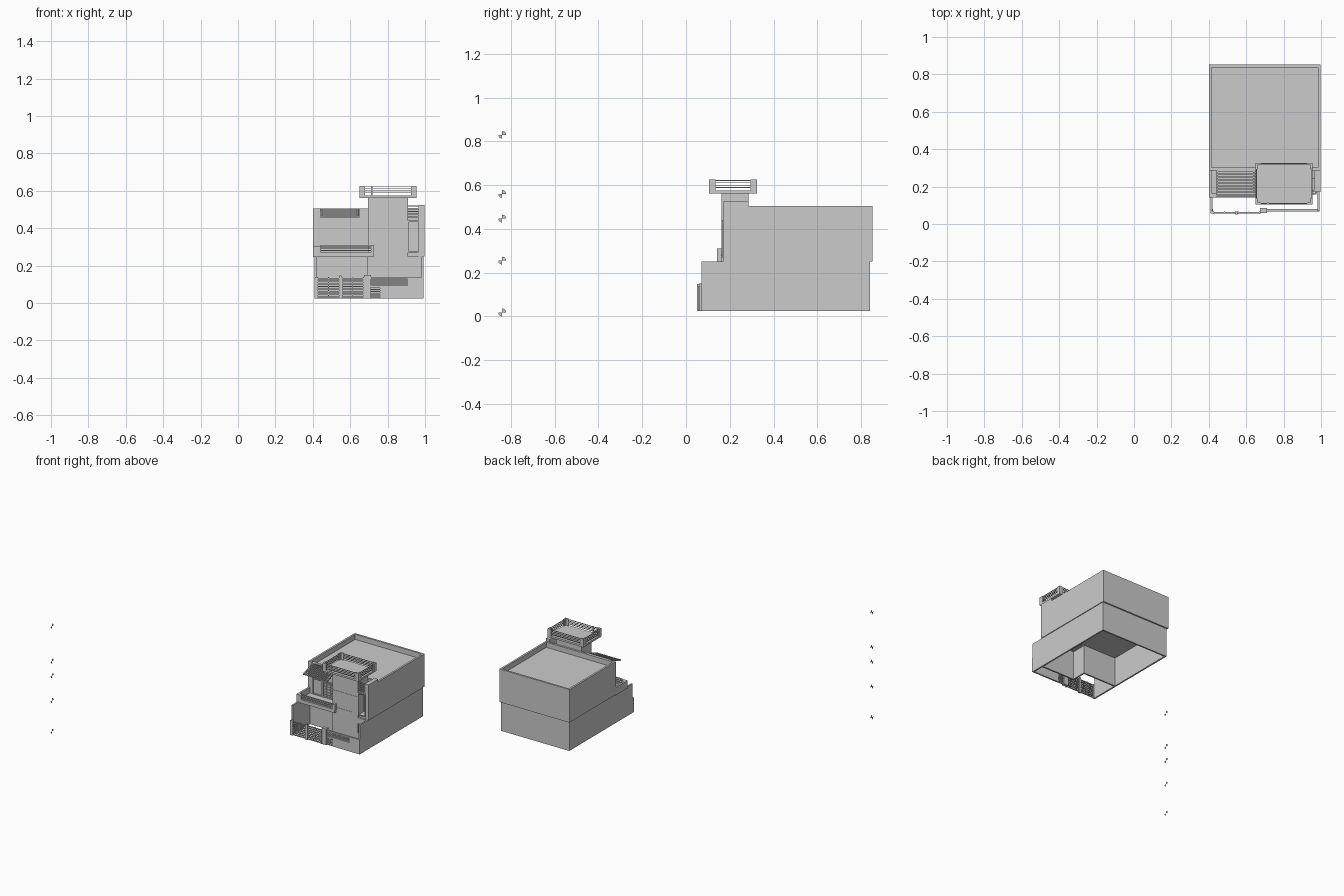
import bpy, bmesh, math

if "Cube" in bpy.data.objects:
    bpy.data.objects.remove(bpy.data.objects["Cube"])


def make(name, bm):
    me = bpy.data.meshes.new(name)
    bm.to_mesh(me)
    bm.free()
    ob = bpy.data.objects.new(name, me)
    bpy.context.collection.objects.link(ob)
    return ob


def boxes(name, specs):
    """One object from several (x0, x1, y0, y1, z0, z1) boxes."""
    bm = bmesh.new()
    for x0, x1, y0, y1, z0, z1 in specs:
        for v in bmesh.ops.create_cube(bm, size=1)['verts']:
            v.co = (x0 + (v.co.x + .5) * (x1 - x0),
                    y0 + (v.co.y + .5) * (y1 - y0),
                    z0 + (v.co.z + .5) * (z1 - z0))
    return make(name, bm)


def slats(name, x0, x1, y0, y1, z0, z1, n, fill=.5):
    """Horizontal bars stacked evenly between z0 and z1."""
    p = (z1 - z0) / (n - 1 + fill)
    boxes(name, [(x0, x1, y0, y1, z0 + i * p, z0 + (i + fill) * p) for i in range(n)])


def frame(name, x0, x1, z0, z1, y, w=.006, d=.008, cols=0, rows=0):
    """Window frame with optional glazing bars, facing -y."""
    s = [(x0, x0 + w, y - d, y, z0, z1), (x1 - w, x1, y - d, y, z0, z1),
         (x0, x1, y - d, y, z0, z0 + w), (x0, x1, y - d, y, z1 - w, z1)]
    for i in range(1, cols):
        c = x0 + (x1 - x0) * i / cols
        s.append((c - .002, c + .002, y - d * .7, y, z0, z1))
    for i in range(1, rows):
        c = z0 + (z1 - z0) * i / rows
        s.append((x0, x1, y - d * .7, y, c - .002, c + .002))
    boxes(name, s)


G, F1, TOP = .025, .25, .505      # ground, upper floor, parapet top

# Ground storey: open-bottomed shell with yard side walls
boxes("ground_storey_walls", [
    (.408, .42, .07, .842, G, F1),
    (.98, .992, .07, .842, G, F1),
    (.408, .992, .83, .842, G, F1),
    (.42, .705, .28, .292, G, F1),
    (.693, .705, .165, .28, G, F1),
    (.705, .98, .165, .177, G, F1)])

# Upper storey with recessed roof and parapets
boxes("upper_storey", [(.40, .998, .286, .853, F1, .465)])
t = .015
boxes("roof_parapet", [
    (.40, .40 + t, .286, .853, .465, TOP), (.998 - t, .998, .286, .853, .465, TOP),
    (.40, .998, .286, .286 + t, .465, TOP), (.40, .998, .853 - t, .853, .465, TOP)])

# Stair tower and side wall
boxes("tower", [(.695, .91, .163, .286, F1, .565)])
boxes("tower_groove_trim", [(.695, .908, .161, .163, .408, .411),
                            (.73, .86, .161, .163, .279, .282)])
boxes("side_bay", [(.91, .998, .178, .286, F1, .27),
                   (.965, .998, .17, .286, F1, .525),
                   (.91, .965, .24, .286, .27, .457)])
slats("side_bay_louvres", .91, .965, .172, .182, .457, .522, 5)
frame("tall_window", .908, .972, .27, .44, .172)
frame("ground_window", .91, .975, .135, .205, .165)

# Front balcony: slab, parapet posts, rails
boxes("balcony", [
    (.40, .725, .142, .286, F1 - .005, .262),
    (.40, .44, .142, .165, .262, .305),
    (.71, .728, .142, .165, .262, .31),
    (.40, .414, .165, .286, .262, .305),
    (.44, .71, .142, .158, .262, .272)])
slats("balcony_rails", .44, .71, .146, .154, .277, .31, 3)
frame("balcony_window", .527, .69, .265, .388, .286, cols=5, rows=6)
frame("balcony_door", .44, .527, .265, .388, .286)

# Sloping slatted canopy over the balcony
n = 8
canopy = []
for i in range(n):
    f = i / (n - 1)
    y, z = .165 + f * .112, .457 + f * .04
    canopy.append((.44, .65, y, y + .009, z, z + .007))
boxes("canopy_slats", canopy)
bm = bmesh.new()
for x in (.44, .636):             # sloping side beams
    prof = [(.165, .455), (.286, .495), (.286, .505), (.165, .465)]
    a = bm.faces.new([bm.verts.new((x, y, z)) for y, z in prof])
    ext = bmesh.ops.extrude_face_region(bm, geom=[a])
    for v in ext['geom']:
        if isinstance(v, bmesh.types.BMVert):
            v.co.x += .008
bmesh.ops.recalc_face_normals(bm, faces=bm.faces)
make("canopy_beams", bm)

# Roof lookout platform with corner posts and rails
px0, px1, py0, py1, pz, pt = .65, .955, .105, .325, .562, .627
boxes("lookout_slab", [(px0, px1, py0, py1, pz, .576)])
c, w = .03, .01
posts = []
for sx in (0, 1):
    for sy in (0, 1):
        xa = px1 - c if sx else px0
        ya = py1 - c if sy else py0
        xw = px1 - w if sx else px0
        yw = py1 - w if sy else py0
        posts += [(xa, xa + c, yw, yw + w, .576, pt), (xw, xw + w, ya, ya + c, .576, pt)]
posts.append((.712, .72, py0, py0 + w, .576, pt))
boxes("lookout_corner_posts", posts)
e = .005
for nm, r in {"front": (px0 + c, px1 - c, py0 + .002, py0 + .002 + e),
              "back": (px0 + c, px1 - c, py1 - .002 - e, py1 - .002),
              "left": (px0 + .002, px0 + .002 + e, py0 + c, py1 - c),
              "right": (px1 - .002 - e, px1 - .002, py0 + c, py1 - c)}.items():
    slats("lookout_rails_" + nm, *r, .587, .624, 4, .35)

# Street fence: wall, posts and slatted gates
boxes("fence_wall", [
    (.76, .992, .068, .08, G, .093),
    (.905, .992, .068, .08, .093, .138),
    (.71, .905, .068, .08, .128, .138),
    (.71, .905, .068, .08, .086, .094)])
boxes("gate_posts", [(.675, .712, .06, .085, G, .15), (.408, .422, .055, .08, G, .138)])
slats("fence_slats", .712, .905, .07, .078, .098, .125, 3)
slats("side_gate_slats", .712, .76, .07, .078, G, .085, 6)
for i, (a, b) in enumerate(((.422, .546), (.552, .675))):
    slats("gate_leaf_slats_%d" % (i + 1), a, b, .056, .064, G + .004, .134, 8)
    boxes("gate_leaf_stiles_%d" % (i + 1), [
        (a, a + .006, .054, .066, G, .138), (b - .006, b, .054, .066, G, .138),
        ((a + b) / 2 - .002, (a + b) / 2 + .002, .062, .068, G, .138)])
boxes("gate_centre_stile", [(.544, .554, .05, .066, G, .148)])

# Level markers: flat discs with two opposite quarters filled
R = .018
for i, z in enumerate((.018, .255, .447, .56, .83)):
    bm = bmesh.new()
    for q in (0, 2):
        pts = [(0, 0)] + [(R * math.cos(math.pi / 2 * (q + k / 6)),
                           R * math.sin(math.pi / 2 * (q + k / 6))) for k in range(7)]
        bm.faces.new([bm.verts.new((-1, -.84 + u, z + v)) for u, v in pts])
    make("level_marker_%d" % (i + 1), bm)
